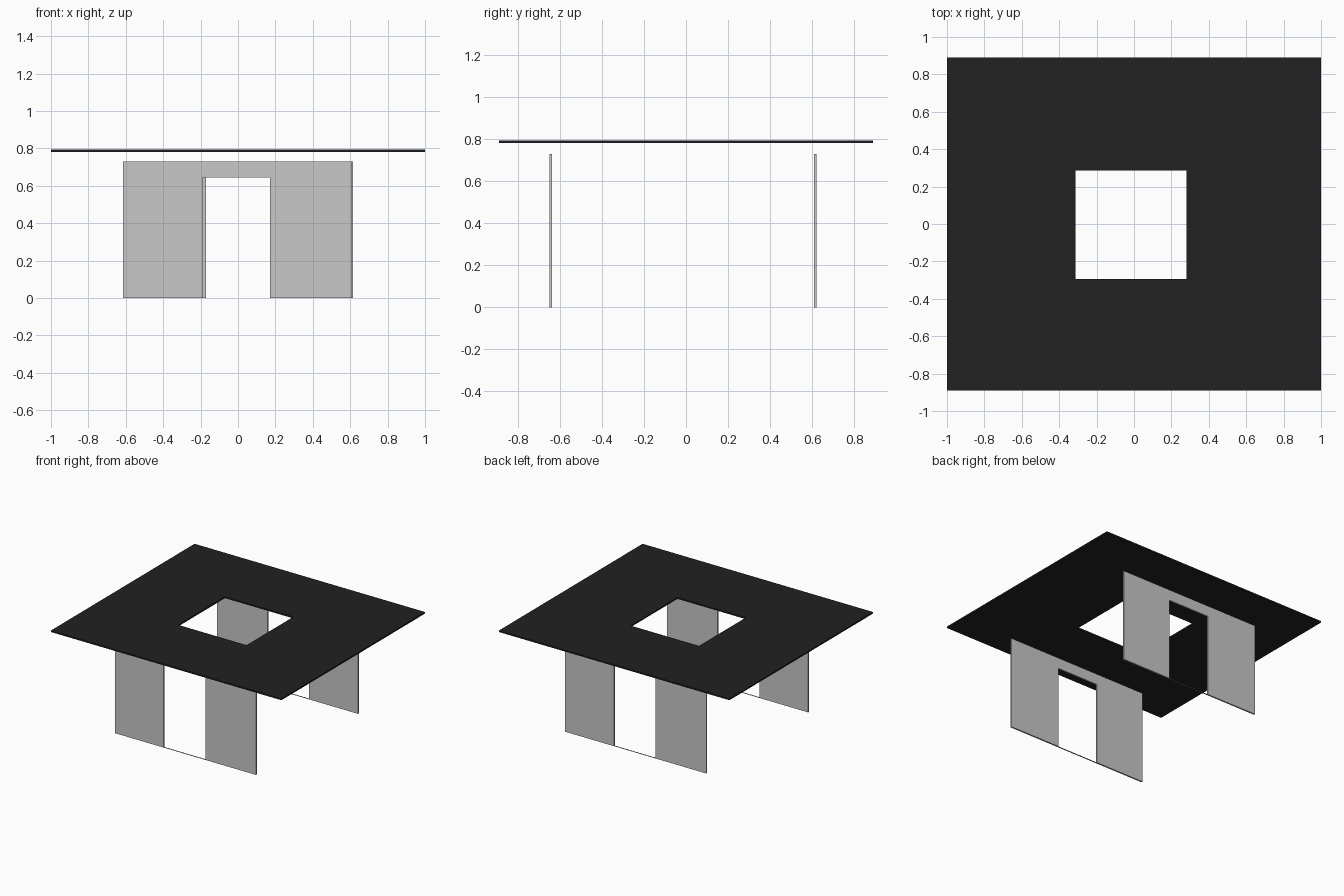
import bpy
import bmesh
from mathutils import Vector

if "Cube" in bpy.data.objects:
    bpy.data.objects.remove(bpy.data.objects["Cube"], do_unlink=True)


def make_material(name, value):
    mat = bpy.data.materials.new(name)
    mat.use_nodes = True
    colour = (value, value, value, 1)
    mat.diffuse_color = colour
    mat.node_tree.nodes["Principled BSDF"].inputs["Base Color"].default_value = colour
    return mat


def slab(name, outline, depth, mat):
    """Extrude a closed 3D outline along the depth vector."""
    bm = bmesh.new()
    face = bm.faces.new([bm.verts.new(p) for p in outline])
    moved = bmesh.ops.extrude_face_region(bm, geom=[face], use_keep_orig=True)["geom"]
    bmesh.ops.translate(bm, vec=Vector(depth),
                        verts=[v for v in moved if isinstance(v, bmesh.types.BMVert)])
    bmesh.ops.recalc_face_normals(bm, faces=bm.faces)
    return finish(name, bm, mat)


def finish(name, bm, mat):
    mesh = bpy.data.meshes.new(name)
    bm.to_mesh(mesh)
    bm.free()
    mesh.materials.append(mat)
    obj = bpy.data.objects.new(name, mesh)
    bpy.context.collection.objects.link(obj)
    return obj


black = make_material("roof black", 0.0155)
grey = make_material("wall grey", 0.58)

# Roof: a U-shaped slab, with a separate panel closing the back of the opening
EDGE_X, EDGE_Y = 1.0, 0.89
LEFT, RIGHT, FRONT, BACK = -0.313, 0.28, -0.294, 0.286
ROOF_Z, ROOF_T = 0.782, 0.012
roof = [(-EDGE_X, -EDGE_Y), (EDGE_X, -EDGE_Y), (EDGE_X, EDGE_Y), (RIGHT, EDGE_Y),
        (RIGHT, FRONT), (LEFT, FRONT), (LEFT, EDGE_Y), (-EDGE_X, EDGE_Y)]
panel = [(LEFT, BACK), (RIGHT, BACK), (RIGHT, EDGE_Y), (LEFT, EDGE_Y)]
for name, pts in (("roof", roof), ("roof_back_panel", panel)):
    slab(name, [(x, y, ROOF_Z) for x, y in pts], (0, 0, ROOF_T), black)

# Walls: the back wall is the front wall turned half a circle
W0, W1, D0, D1 = -0.614, 0.61, -0.191, 0.171
DOOR_H, WALL_H, WALL_T = 0.645, 0.73, 0.012
wall = [(W0, 0), (D0, 0), (D0, DOOR_H), (D1, DOOR_H),
        (D1, 0), (W1, 0), (W1, WALL_H), (W0, WALL_H)]
for side, y, turn in (("front", -0.643, 1), ("back", 0.614, -1)):
    y0 = y - WALL_T / 2
    slab(side + "_wall", [(turn * x, y0, z) for x, z in wall], (0, WALL_T, 0), grey)

    # Flat floor strip across the doorway
    bm = bmesh.new()
    bm.faces.new([bm.verts.new((turn * x, y + turn * dy, 0)) for x, dy in
                  ((D0, -WALL_T / 2), (D1, -WALL_T / 2), (D1, WALL_T / 2), (D0, WALL_T / 2))])
    finish(side + "_door_strip", bm, grey)
